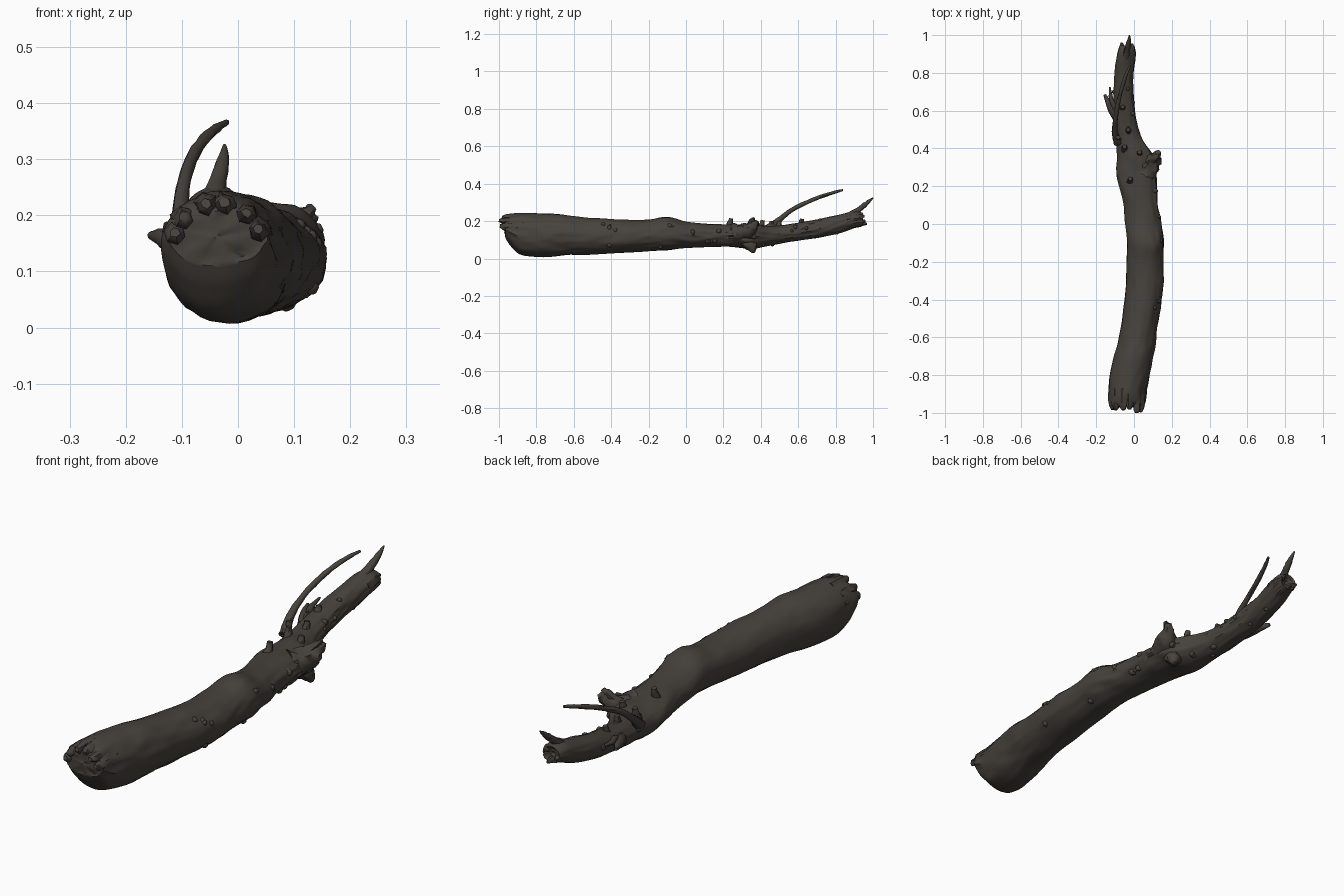
import bpy, bmesh, math, random
from mathutils import Vector, noise

random.seed(4)
old = bpy.data.objects.get("Cube")
if old:
    bpy.data.objects.remove(old, do_unlink=True)

bark = bpy.data.materials.new("dark_bark")
bark.use_nodes = True
COLOUR = (0.062, 0.054, 0.045, 1)
bark.diffuse_color = COLOUR
bsdf = bark.node_tree.nodes["Principled BSDF"]
bsdf.inputs["Base Color"].default_value = COLOUR
bsdf.inputs["Roughness"].default_value = 0.9


def skin(name, rings, sharp=50):
    """Join rings of points into a closed, smooth shaded surface."""
    bm = bmesh.new()
    loops = [[bm.verts.new(p) for p in ring] for ring in rings]
    n = len(loops[0])
    for a, b in zip(loops, loops[1:]):
        for i in range(n):
            j = (i + 1) % n
            bm.faces.new((a[i], a[j], b[j], b[i]))
    bm.faces.new(loops[0])
    bm.faces.new(loops[-1])
    bmesh.ops.recalc_face_normals(bm, faces=bm.faces)
    mesh = bpy.data.meshes.new(name)
    bm.to_mesh(mesh)
    bm.free()
    mesh.materials.append(bark)
    obj = bpy.data.objects.new(name, mesh)
    bpy.context.collection.objects.link(obj)
    bpy.ops.object.select_all(action="DESELECT")
    obj.select_set(True)
    bpy.context.view_layer.objects.active = obj
    bpy.ops.object.shade_smooth_by_angle(angle=math.radians(sharp))
    return obj


def spline(a, b, c, d, t):
    return [0.5 * (2 * q + (r - p) * t + (2 * p - 5 * q + 4 * r - s) * t * t
                   + (3 * q - p - 3 * r + s) * t ** 3)
            for p, q, r, s in zip(a, b, c, d)]


def smooth_path(points, steps):
    pts = [points[0]] + points + [points[-1]]
    out = [spline(*pts[i:i + 4], k / steps)
           for i in range(len(points) - 1) for k in range(steps)]
    return out + [list(points[-1])]


def twig(name, points, sides=8, steps=4, rough=0.1):
    """Tapered branch along points of (x, y, z, radius)."""
    path = smooth_path(points, steps)
    centres = [Vector(p[:3]) for p in path]
    rings = []
    for k, c in enumerate(centres):
        way = centres[min(k + 1, len(path) - 1)] - centres[max(k - 1, 0)]
        u = way.orthogonal().normalized() if k == 0 else (u - u.project(way)).normalized()
        v = way.normalized().cross(u)
        ring = []
        for i in range(sides):
            a = math.tau * i / sides
            r = max(path[k][3], 0.001) * (1 + random.uniform(-rough, rough))
            ring.append(c + u * (r * math.cos(a)) + v * (r * math.sin(a)))
        rings.append(ring)
    return skin(name, rings)


# Trunk stations: y, left x, right x, bottom z, top z
stations = [
    (-0.965, -0.125, 0.05, 0.11, 0.215), (-0.94, -0.135, 0.058, 0.07, 0.232),
    (-0.89, -0.137, 0.066, 0.025, 0.242), (-0.8, -0.13, 0.085, 0.008, 0.243),
    (-0.7, -0.105, 0.1, 0.012, 0.238), (-0.6, -0.08, 0.115, 0.02, 0.225),
    (-0.35, -0.046, 0.153, 0.028, 0.207), (-0.2, -0.04, 0.153, 0.04, 0.208),
    (-0.1, -0.036, 0.16, 0.046, 0.222), (0, -0.046, 0.147, 0.056, 0.197),
    (0.1, -0.055, 0.128, 0.06, 0.188), (0.25, -0.09, 0.12, 0.062, 0.182),
    (0.35, -0.09, 0.105, 0.05, 0.182), (0.45, -0.095, 0.045, 0.07, 0.175),
    (0.55, -0.105, 0.012, 0.088, 0.182), (0.7, -0.108, -0.004, 0.11, 0.21),
    (0.82, -0.1, 0, 0.135, 0.235), (0.9, -0.088, 0.008, 0.162, 0.253),
    (0.945, -0.075, 0.002, 0.175, 0.243),
]
SIDES = 48
rings = []
for y, x0, x1, z0, z1 in smooth_path(stations, 8):
    cx, cz, rx, rz = (x0 + x1) / 2, (z0 + z1) / 2, (x1 - x0) / 2, (z1 - z0) / 2
    ring = []
    for i in range(SIDES):
        a = math.tau * i / SIDES
        c, s = math.cos(a), math.sin(a)
        lump = noise.noise(Vector((c * 1.3, y * 7, s * 1.3)))
        grain = noise.noise(Vector((c * 4 + 9, y * 12, s * 4)))
        # The left flank and the thin end are more gnarled
        gnarl = 0.025 + 0.05 * max(0, c) + (0.035 if y > 0.2 else 0)
        k = 1 + 0.04 * lump + gnarl * grain
        ring.append(Vector((cx + rx * c * k, y, cz + rz * s * k)))
    rings.append(ring)


def broken_end(ring, way, depth):
    """Rings shrinking inward to close a rough broken end."""
    mid = sum(ring, Vector()) / SIDES
    out = []
    for scale in (0.85, 0.6, 0.3, 0.06):
        out.append([mid + (p - mid) * scale + Vector((0, way * (
            depth * (1 - scale) + 0.012 * noise.noise(p * 30 * scale)), 0))
            for p in ring])
    return out


front_cap = broken_end(rings[0], -1, 0.006)
back_cap = broken_end(rings[-1], -1, 0.02)
skin("trunk", front_cap[::-1] + rings + back_cap, 45)

# Long curved twig and the short one at the thin end
twig("long_twig", [(-0.085, 0.43, 0.15, 0.024), (-0.102, 0.49, 0.2, 0.016),
                   (-0.095, 0.57, 0.262, 0.012), (-0.075, 0.68, 0.315, 0.011),
                   (-0.045, 0.78, 0.35, 0.009), (-0.02, 0.838, 0.366, 0.005)])
twig("end_twig", [(-0.045, 0.87, 0.22, 0.024), (-0.036, 0.92, 0.258, 0.016),
                  (-0.027, 0.965, 0.295, 0.012), (-0.024, 1, 0.325, 0.003)])

# Side stubs on the right
twig("side_stub", [(-0.09, 0.56, 0.14, 0.026), (-0.125, 0.625, 0.158, 0.02),
                   (-0.155, 0.685, 0.165, 0.007)])
twig("side_stub_fork", [(-0.1, 0.61, 0.165, 0.016), (-0.12, 0.66, 0.175, 0.012),
                        (-0.128, 0.725, 0.185, 0.004)])

# Broken knot on the left
twig("knot", [(0.06, 0.27, 0.13, 0.055), (0.1, 0.33, 0.15, 0.042),
              (0.122, 0.365, 0.18, 0.022), (0.13, 0.38, 0.2, 0.012)], 10, 4, 0.22)
twig("knot_prong", [(0.08, 0.33, 0.16, 0.025), (0.12, 0.355, 0.2, 0.016),
                    (0.135, 0.36, 0.215, 0.008)], 7, 3, 0.25)
twig("lower_burr", [(0.06, 0.32, 0.1, 0.04), (0.08, 0.35, 0.06, 0.028),
                    (0.09, 0.36, 0.032, 0.01)], 9, 3, 0.2)

# Splinters around the broken thick end: angle, length
for i, (deg, length) in enumerate([(20, 0.025), (48, 0.03), (80, 0.01),
                                   (105, 0.015), (140, 0.015), (165, 0.012)]):
    a = math.radians(deg)
    x, z = -0.037 + 0.078 * math.cos(a), 0.148 + 0.072 * math.sin(a)
    twig("splinter_%d" % i, [(x, -0.87, z, 0.022), (x, -0.94, z, 0.022),
                             (x, -0.963 - length * 0.6, z, 0.017),
                             (x, -0.97 - length, z + 0.003, 0.009)], 6, 2, 0.2)

# Splinters at the thin end
for i, (x, z, tip) in enumerate([(-0.065, 0.2, 0.96), (-0.01, 0.225, 0.955),
                                 (-0.035, 0.185, 0.967)]):
    twig("end_splinter_%d" % i, [(x, 0.86, z - 0.01, 0.017), (x, 0.93, z, 0.015),
                                 (x, tip, z, 0.006)], 6, 2, 0.2)

# Short upright stubs on top, x, y, top z
for i, (x, y, z) in enumerate([(-0.02, 0.24, 0.215), (0.03, 0.38, 0.2),
                               (-0.05, 0.41, 0.205), (-0.03, 0.5, 0.2),
                               (-0.06, 0.62, 0.212), (-0.085, 0.46, 0.2)]):
    twig("top_stub_%d" % i, [(x, y - 0.02, z - 0.06, 0.022),
                             (x, y - 0.005, z - 0.025, 0.015),
                             (x, y, z, 0.011)], 7, 2, 0.15)

# Small warts along the left flank and the thin end
for i in range(26):
    y = random.uniform(-0.5, 0.4) if i < 14 else random.uniform(0.4, 0.85)
    ring = min(rings, key=lambda r: abs(r[0].y - y))
    mid = sum(ring, Vector()) / SIDES
    p = ring[random.randint(-8, 6) if i < 14 else random.randrange(SIDES)]
    out = (p - mid).normalized()
    size = random.uniform(0.007, 0.012)
    base, tip = p - out * 0.015, p + out * size * 0.7
    twig("wart_%d" % i, [(*base, size * 1.5), (*p, size * 1.2), (*tip, size * 0.5)],
         7, 2, 0.2)
